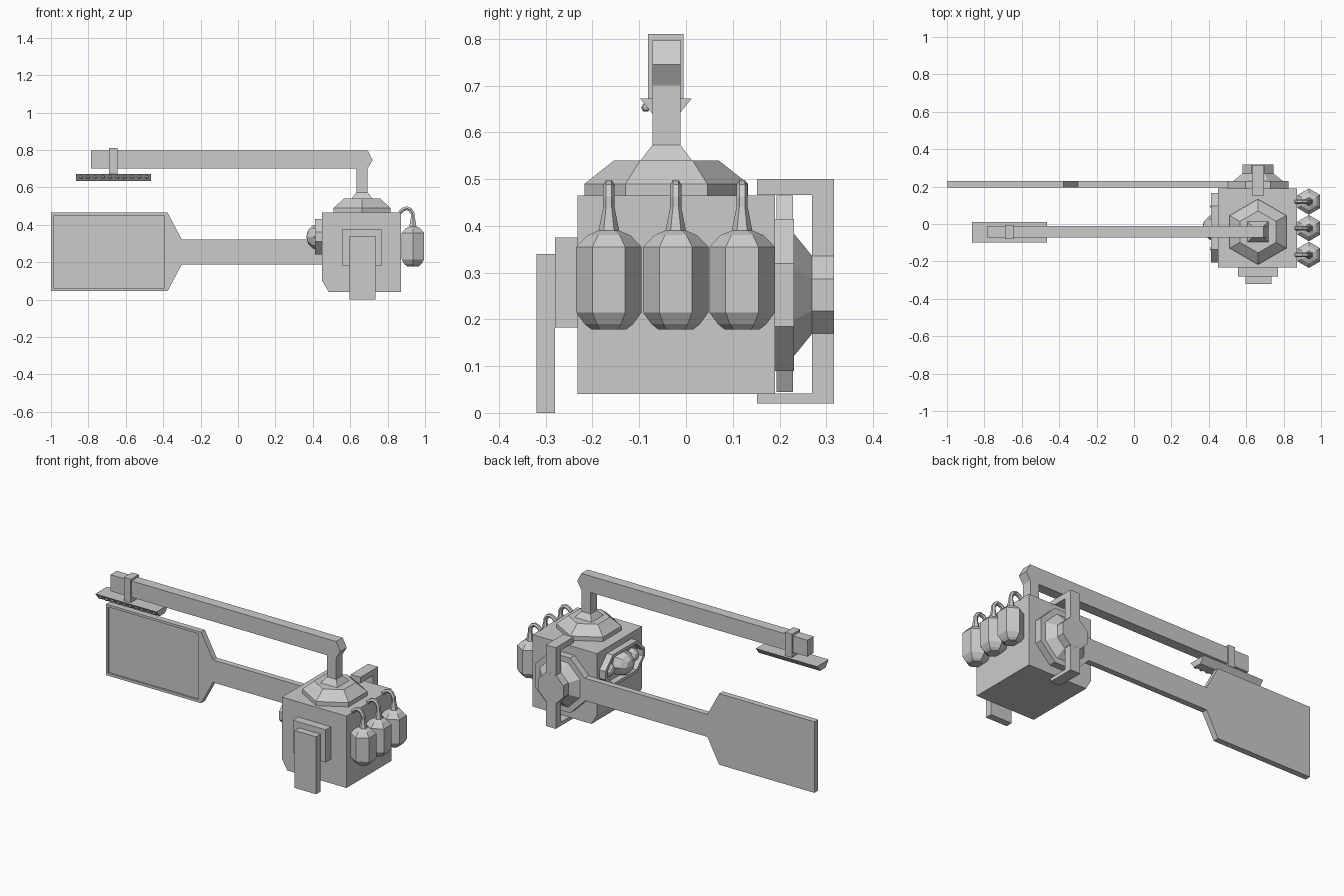
import bpy, bmesh, math
from mathutils import Vector, Matrix

if "Cube" in bpy.data.objects:
    bpy.data.objects.remove(bpy.data.objects["Cube"], do_unlink=True)

GREY = (0.6, 0.6, 0.6, 1)
grey = bpy.data.materials.new("plain_grey")
grey.use_nodes = True
grey.diffuse_color = GREY
grey.node_tree.nodes["Principled BSDF"].inputs["Base Color"].default_value = GREY


def finish(name, bm):
    bmesh.ops.recalc_face_normals(bm, faces=bm.faces)
    mesh = bpy.data.meshes.new(name)
    bm.to_mesh(mesh)
    bm.free()
    mesh.materials.append(grey)
    obj = bpy.data.objects.new(name, mesh)
    bpy.context.scene.collection.objects.link(obj)
    return obj


def loft(name, rings):
    """Skin a series of equal-length point rings and cap both ends."""
    bm = bmesh.new()
    rows = [[bm.verts.new(p) for p in ring] for ring in rings]
    n = len(rows[0])
    for a, b in zip(rows, rows[1:]):
        for i in range(n):
            j = (i + 1) % n
            bm.faces.new((a[i], a[j], b[j], b[i]))
    bm.faces.new(rows[0])
    bm.faces.new(rows[-1])
    return finish(name, bm)


def box(name, x0, x1, y0, y1, z0, z1):
    return loft(name, [[(x0, y0, z), (x1, y0, z), (x1, y1, z), (x0, y1, z)] for z in (z0, z1)])


def slab(name, profile, y0, y1):
    """Extrude an xz profile along y."""
    return loft(name, [[(x, y, z) for x, z in profile] for y in (y0, y1)])


def ring_z(cx, cy, z, r, n=6, turn=math.pi / 2):
    return [(cx + r * math.cos(turn + math.tau * i / n),
             cy + r * math.sin(turn + math.tau * i / n), z) for i in range(n)]


def octagon_y(y, apothem, cx=0.663, cz=0.2525):
    r = apothem / math.cos(math.pi / 8)
    return [(cx + r * math.cos(math.tau * (i + 0.5) / 8), y,
             cz + r * math.sin(math.tau * (i + 0.5) / 8)) for i in range(8)]


def ball(name, centre, r, u=8, v=6):
    bm = bmesh.new()
    bmesh.ops.create_uvsphere(bm, u_segments=u, v_segments=v, radius=r,
                              matrix=Matrix.Translation(centre) @ Matrix.Rotation(math.pi / 2, 4, 'Y'))
    return finish(name, bm)


# Main body with one chamfered lower edge
slab("body", [(0.45, 0.1), (0.485, 0.04), (0.872, 0.04), (0.872, 0.465), (0.45, 0.465)], -0.232, 0.19)

# Front foot
box("front_plate", 0.555, 0.77, -0.28, -0.232, 0.183, 0.375)
box("front_leg", 0.595, 0.735, -0.32, -0.28, 0, 0.34)

# Hexagonal turret and flared neck
TX, TY = 0.663, -0.042
loft("turret", [ring_z(TX, TY, z, r) for z, r in ((0.465, 0.175), (0.49, 0.175), (0.54, 0.112))])
Q = math.sqrt(2)
loft("neck_flare", [ring_z(TX, TY, z, r * Q, 4, math.pi / 4) for z, r in ((0.54, 0.055), (0.573, 0.03))])

# Long upper arm with its elbow
slab("upper_arm", [(0.633, 0.57), (0.693, 0.57), (0.693, 0.7), (0.72, 0.745), (0.693, 0.797),
                   (-0.785, 0.797), (-0.785, 0.7), (0.633, 0.7)], -0.072, -0.012)
box("arm_collar", -0.69, -0.645, -0.081, -0.005, 0.67, 0.81)

# Tapered bar with a row of bulbs on its front slope
section = [(-0.098, 0.672), (0.012, 0.672), (-0.018, 0.635), (-0.068, 0.635)]
loft("light_bar", [[(x, y, z) for y, z in section] for x in (-0.865, -0.465)])
for i in range(10):
    ball("bar_bulb", (-0.84 + i * 0.039, -0.086, 0.653), 0.01, 6, 4)

# Wide paddle with a recessed front panel
half = [(0.54, 0.0665), (-0.3, 0.0665), (-0.377, 0.21), (-1.0, 0.21)]
outline = [(x, 0.2545 + h) for x, h in half] + [(x, 0.2545 - h) for x, h in reversed(half)]
paddle = slab("paddle", outline, 0.194, 0.229)
cutter = box("paddle_cutter", -0.985, -0.395, 0.1, 0.204, 0.06, 0.45)
cutter.hide_render = True
cutter.hide_viewport = True
cut = paddle.modifiers.new("recess", 'BOOLEAN')
cut.operation = 'DIFFERENCE'
cut.solver = 'EXACT'
cut.object = cutter
bpy.context.view_layer.update()
baked = bpy.data.meshes.new_from_object(paddle.evaluated_get(bpy.context.evaluated_depsgraph_get()))
paddle.modifiers.clear()
paddle.data = baked
bpy.data.objects.remove(cutter, do_unlink=True)

# Octagonal rear hub and clamp
loft("rear_disc", [octagon_y(y, 0.1625) for y in (0.185, 0.231)])
loft("rear_hub", [octagon_y(y, a) for y, a in ((0.23, 0.132), (0.27, 0.083), (0.317, 0.083))])
box("clamp_strip", 0.63, 0.695, 0.27, 0.3165, 0.02, 0.5)
box("clamp_top", 0.63, 0.695, 0.152, 0.3165, 0.466, 0.5)
box("clamp_bottom", 0.63, 0.695, 0.152, 0.3165, 0.02, 0.042)


# Lamp frame on the side: an elongated octagonal rim
def frame_ring(x, inset):
    w, h, c = 0.185 - inset, 0.095 - inset, 0.07 - inset * 0.6
    quad = [(w, h - c), (w - c, h), (c - w, h), (-w, h - c),
            (-w, c - h), (c - w, -h), (w - c, -h), (w, c - h)]
    return [(x, -0.02 + a, 0.335 + b) for a, b in quad]


bm = bmesh.new()
rows = [[bm.verts.new(p) for p in frame_ring(x, s)]
        for x, s in ((0.452, 0), (0.412, 0), (0.412, 0.018), (0.452, 0.018))]
for a, b in zip(rows, rows[1:] + rows[:1]):
    for i in range(8):
        j = (i + 1) % 8
        bm.faces.new((a[i], a[j], b[j], b[i]))
finish("lamp_frame", bm)
ball("centre_lamp", (0.437, -0.02, 0.335), 0.072)
for side in (-1, 1):
    ball("side_lamp", (0.45, -0.02 + side * 0.113, 0.335), 0.042)

# Three hanging bottles with bent pipes
BX = 0.935
bottle = [(0.178, 0.037), (0.19, 0.052), (0.215, 0.07), (0.355, 0.07),
          (0.38, 0.046), (0.39, 0.022), (0.44, 0.012)]
path = [Vector((x, 0, z)) for x, z in ((BX, 0.43), (0.934, 0.46), (0.921, 0.481),
                                       (0.902, 0.488), (0.882, 0.481), (0.865, 0.465))]
for y in (-0.165, -0.022, 0.12):
    loft("bottle", [ring_z(BX, y, z, r) for z, r in bottle])
    rings = []
    for i, p in enumerate(path):
        t = (path[min(i + 1, len(path) - 1)] - path[max(i - 1, 0)]).normalized()
        side = Vector((0, 1, 0))
        up = t.cross(side)
        rings.append([p + Vector((0, y, 0)) + 0.012 * (math.cos(k * math.tau / 6) * side
                      + math.sin(k * math.tau / 6) * up) for k in range(6)])
    loft("bottle_pipe", rings)
